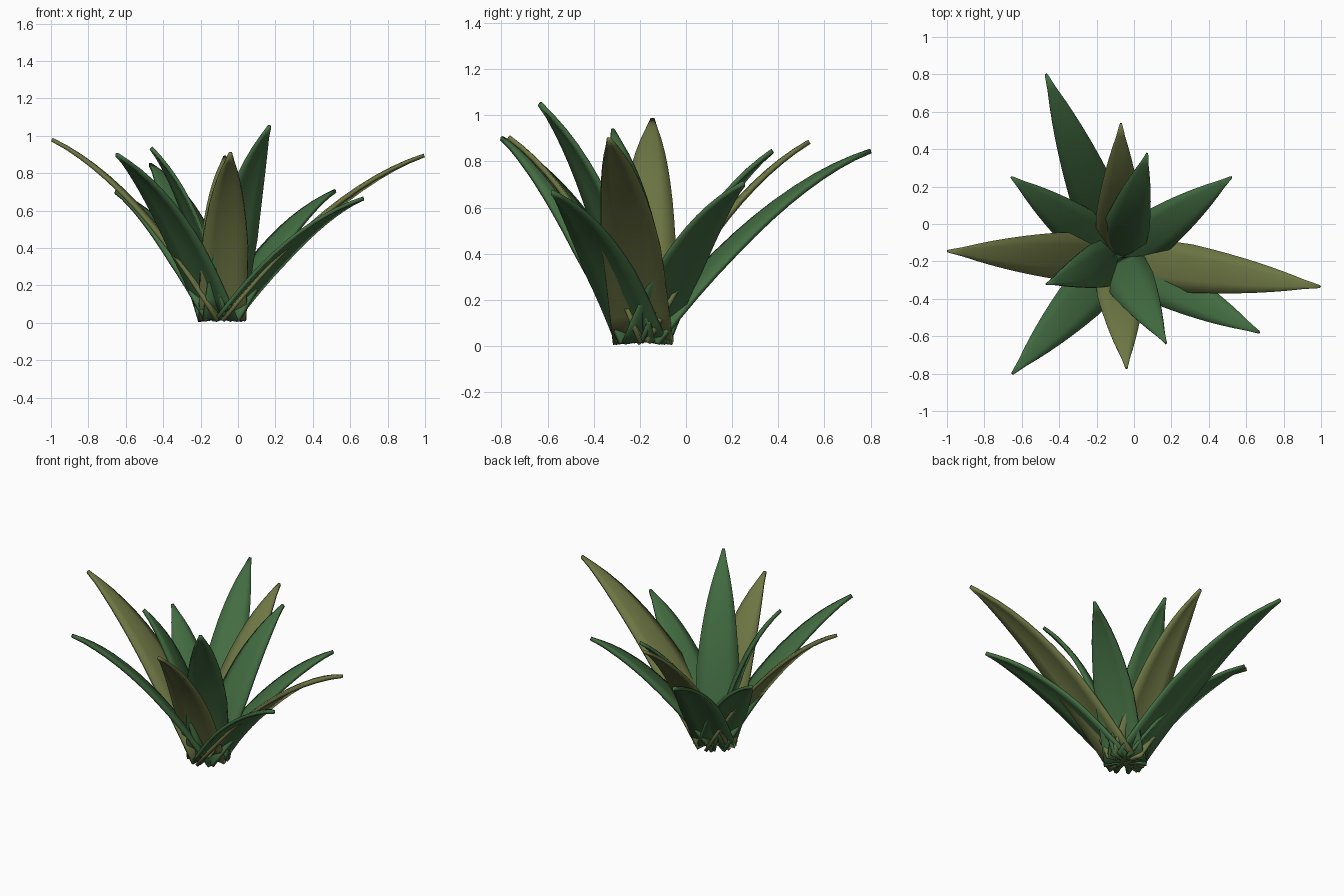
import bpy
from mathutils import Vector

cube = bpy.data.objects.get("Cube")
if cube:
    bpy.data.objects.remove(cube, do_unlink=True)


def make_material(name, rgb):
    mat = bpy.data.materials.new(name)
    mat.use_nodes = True
    color = (*rgb, 1.0)
    mat.diffuse_color = color
    node = next(n for n in mat.node_tree.nodes if n.type == 'BSDF_PRINCIPLED')
    node.inputs["Base Color"].default_value = color
    node.inputs["Roughness"].default_value = 0.8
    return mat


green = make_material("leaf_green", (0.055, 0.150, 0.053))
olive = make_material("leaf_olive", (0.155, 0.184, 0.058))

CENTRE = Vector((-0.085, -0.185, 0.0))
UP = Vector((0, 0, 1))
BASE_RADIUS = 0.012
BASE_Z = 0.018
THICKNESS = 0.02
CAMBER = 0.14
RINGS = 12


def half_width(t):
    """Blade outline: broad foot, widest at a third, long taper to the tip."""
    if t < 0.33:
        return 1.02 - 0.02 * t / 0.33
    u = (t - 0.33) / 0.67
    return max(0.05, 1 - 0.55 * u - 0.45 * u ** 2.2)


def make_leaf(name, tip, width, mat):
    tip = Vector(tip)
    out = Vector((tip.x - CENTRE.x, tip.y - CENTRE.y, 0)).normalized()
    side = UP.cross(out)
    # All blades cross one another at the crown
    start = CENTRE + out * BASE_RADIUS + UP * BASE_Z
    # Arched midrib: the control point lifts the chord, so the blade droops outward
    chord = tip - start
    rise = chord.cross(side).normalized()
    control = start + chord * 0.64 + rise * chord.length * 0.138

    verts, faces = [], []
    for i in range(RINGS + 1):
        t = i / RINGS
        mid = start * (1 - t) ** 2 + control * 2 * t * (1 - t) + tip * t ** 2
        tangent = (control - start) * (1 - t) + (tip - control) * t
        normal = tangent.cross(side).normalized()
        w = width * half_width(t)
        # Edges droop slightly below the midrib
        for k in (-1, -0.5, 0, 0.5, 1):
            verts.append(mid + side * w * k - normal * w * CAMBER * (k * k - 0.33))
    for i in range(RINGS):
        for k in range(4):
            a = i * 5 + k
            faces.append((a, a + 1, a + 6, a + 5))

    mesh = bpy.data.meshes.new(name)
    mesh.from_pydata(verts, [], faces)
    mesh.materials.append(mat)
    for p in mesh.polygons:
        p.use_smooth = True
    leaf = bpy.data.objects.new(name, mesh)
    bpy.context.collection.objects.link(leaf)
    solid = leaf.modifiers.new("thickness", 'SOLIDIFY')
    solid.thickness = THICKNESS
    solid.offset = 0


# Rosette of blades: name, tip position, half width, colour
LEAVES = [
    ("back_right_long_leaf", (-0.47, 0.80, 0.845), 0.125, green),
    ("back_leaf", (-0.07, 0.535, 0.885), 0.12, olive),
    ("back_left_inner_leaf", (0.07, 0.375, 0.845), 0.12, green),
    ("back_left_leaf", (0.52, 0.25, 0.705), 0.12, green),
    ("left_leaf", (0.995, -0.335, 0.895), 0.128, olive),
    ("front_left_low_leaf", (0.67, -0.58, 0.665), 0.12, green),
    ("front_left_tall_leaf", (0.17, -0.635, 1.05), 0.125, green),
    ("front_leaf", (-0.04, -0.77, 0.905), 0.125, olive),
    ("front_right_leaf", (-0.65, -0.80, 0.90), 0.125, green),
    ("right_inner_leaf", (-0.465, -0.32, 0.935), 0.12, green),
    ("right_leaf", (-0.995, -0.145, 0.98), 0.125, olive),
    ("back_right_low_leaf", (-0.655, 0.25, 0.70), 0.12, green),
]

for leaf_name, tip, width, mat in LEAVES:
    make_leaf(leaf_name, tip, width, mat)
